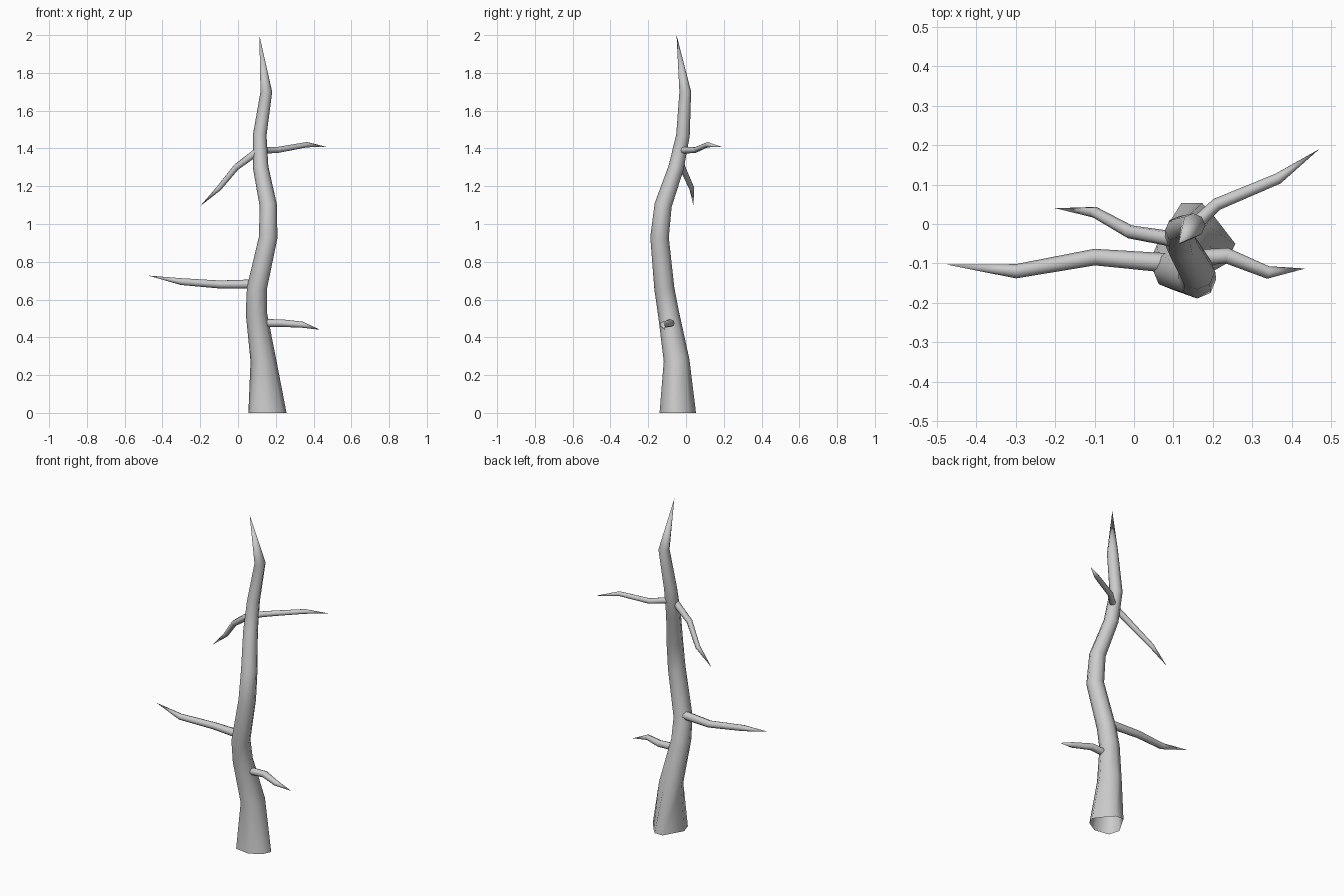
import bpy, bmesh
from math import cos, sin, tau
from mathutils import Vector

if "Cube" in bpy.data.objects:
    bpy.data.objects.remove(bpy.data.objects["Cube"])


def tube(name, path, sides, base=None):
    """Tapered tube through (x, y, z, radius) points, ending in a sharp tip."""
    pts = [Vector(p[:3]) for p in path]
    bm = bmesh.new()
    rings = []
    ref = Vector((1, 0, 0)) if base else Vector((0, 0, 1))
    for i, p in enumerate(pts[:-1]):
        if i == 0 and base:
            rings.append([bm.verts.new((x, y, 0)) for x, y in base])
            continue
        # ring square to the path, halfway between the neighbouring segments
        d = (pts[i + 1] - p).normalized()
        if i:
            d += (p - pts[i - 1]).normalized()
        d.normalize()
        u = (ref - d * ref.dot(d)).normalized()
        v = d.cross(u)
        r = path[i][3]
        rings.append([bm.verts.new(p + r * (u * cos(tau * k / sides) + v * sin(tau * k / sides)))
                      for k in range(sides)])
    for a, b in zip(rings, rings[1:]):
        for k in range(sides):
            n = (k + 1) % sides
            bm.faces.new((a[k], a[n], b[n], b[k]))
    tip = bm.verts.new(pts[-1])
    for k in range(sides):
        bm.faces.new((rings[-1][k], rings[-1][(k + 1) % sides], tip))
    for f in bm.faces:
        f.smooth = True
    me = bpy.data.meshes.new(name)
    bm.to_mesh(me)
    bm.free()
    ob = bpy.data.objects.new(name, me)
    bpy.context.collection.objects.link(ob)
    return ob


# Trunk: uneven open foot, winding up to a point
foot = [(.257, -.05), (.205, .017), (.173, .053), (.12, .053),
        (.055, -.06), (.075, -.125), (.165, -.14), (.235, -.10)]
tube("trunk", [
    (.15, -.045, 0, .1), (.134, -.05, .28, .068), (.097, -.093, .53, .056),
    (.10, -.115, .66, .053), (.16, -.14, .93, .049), (.16, -.121, 1.10, .046),
    (.12, -.052, 1.30, .041), (.115, -.016, 1.47, .036), (.15, -.004, 1.70, .031),
    (.113, -.05, 2.0, 0)], 8, foot)

# Branches, each starting inside the trunk
branches = {
    "lower_right_branch": [(.11, -.09, .475, .022), (.235, -.08, .475, .020),
                           (.34, -.123, .467, .016), (.435, -.113, .44, 0)],
    "lower_left_branch": [(.10, -.10, .682, .025), (-.10, -.084, .68, .021),
                          (-.30, -.12, .695, .018), (-.475, -.103, .727, 0)],
    "upper_right_branch": [(.125, -.03, 1.39, .018), (.21, .05, 1.392, .016),
                           (.365, .115, 1.42, .014), (.47, .19, 1.408, 0)],
    "upper_left_branch": [(.11, -.04, 1.39, .020), (-.01, -.02, 1.30, .017),
                          (-.10, .03, 1.19, .014), (-.20, .04, 1.095, 0)],
}
for name, path in branches.items():
    tube(name, path, 8)
